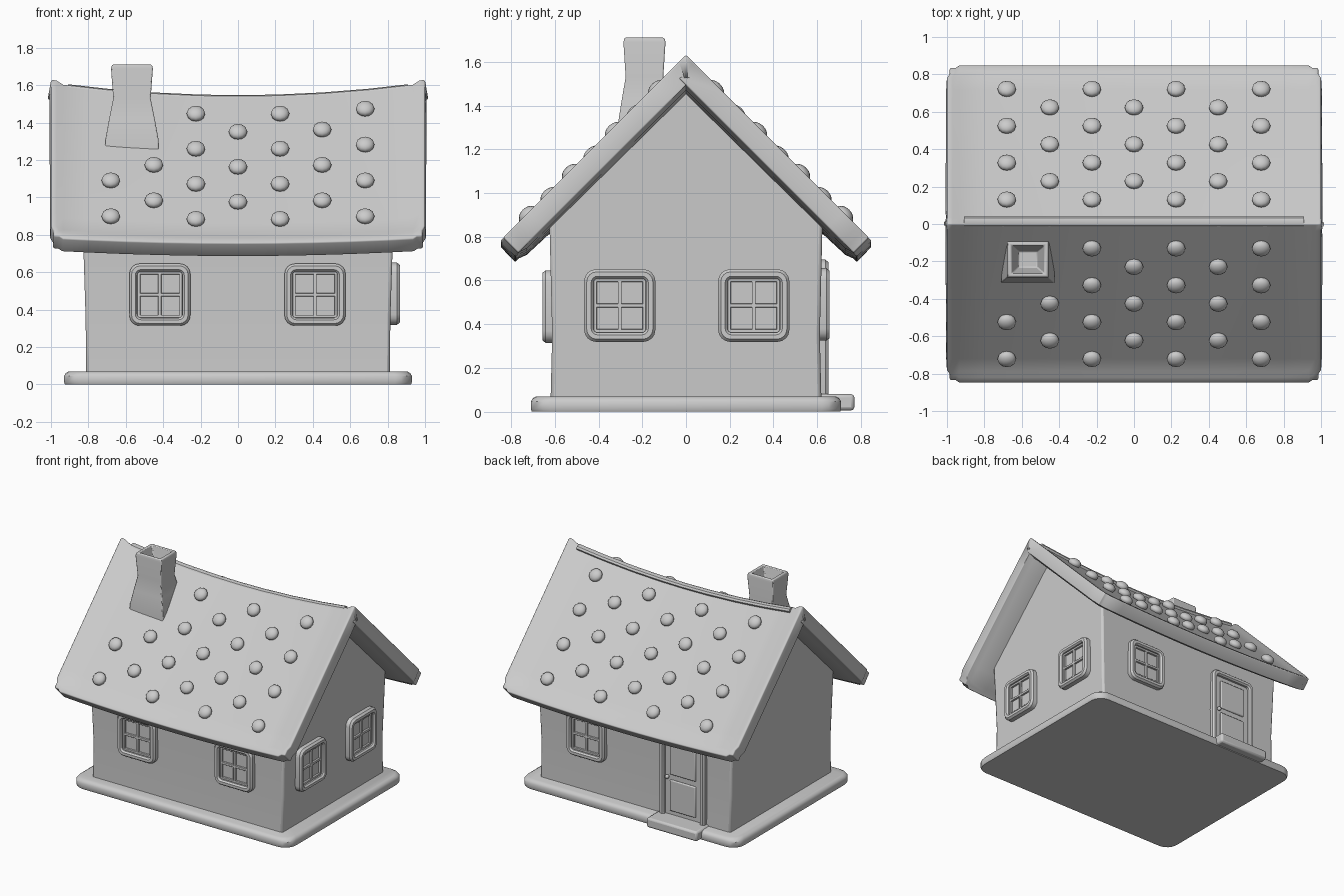
import bpy, bmesh, math
from mathutils import Matrix, Vector

if "Cube" in bpy.data.objects:
    bpy.data.objects.remove(bpy.data.objects["Cube"])


def finish(name, bm, matrix=None, bevel=0, segments=2):
    bmesh.ops.recalc_face_normals(bm, faces=bm.faces)
    mesh = bpy.data.meshes.new(name)
    bm.to_mesh(mesh)
    bm.free()
    ob = bpy.data.objects.new(name, mesh)
    bpy.context.collection.objects.link(ob)
    if matrix is not None:
        ob.matrix_world = matrix
    if bevel:
        m = ob.modifiers.new("bevel", 'BEVEL')
        m.width, m.segments, m.limit_method = bevel, segments, 'ANGLE'
        m.angle_limit = math.radians(40)
    return ob


def box(name, lo, hi, matrix=None, bevel=0):
    bm = bmesh.new()
    lo, hi = Vector(lo), Vector(hi)
    mid, size = (lo + hi) / 2, hi - lo
    bmesh.ops.create_cube(bm, size=1, matrix=Matrix.Translation(mid) @ Matrix.Diagonal((*size, 1)))
    return finish(name, bm, matrix, bevel)


def loft(name, rings, matrix=None, bevel=0):
    """Skin rings of equal point count and cap both ends."""
    bm = bmesh.new()
    loops = [[bm.verts.new(p) for p in r] for r in rings]
    n = len(loops[0])
    for a, b in zip(loops, loops[1:]):
        for i in range(n):
            j = (i + 1) % n
            bm.faces.new((a[i], a[j], b[j], b[i]))
    bm.faces.new(loops[0])
    bm.faces.new(loops[-1])
    return finish(name, bm, matrix, bevel)


def rounded(hw, hh, r, steps=4):
    pts = []
    for k, (sx, sy) in enumerate(((1, 1), (-1, 1), (-1, -1), (1, -1))):
        for i in range(steps + 1):
            a = math.pi / 2 * (k + i / steps)
            pts.append((sx * (hw - r) + r * math.cos(a), sy * (hh - r) + r * math.sin(a)))
    return pts


def place(angle, x, y, z):
    return Matrix.Translation((x, y, z)) @ Matrix.Rotation(math.radians(angle), 4, 'Z')


def frame(name, hw, hh, depth, matrix):
    """Rounded moulding facing local -y, closed by a recessed pane."""
    prof = [(0, -.02), (0, depth - .015), (.012, depth), (.032, depth), (.042, depth - .012), (.042, .006)]
    rings = [[(u, -d, v) for u, v in rounded(hw - i, hh - i, max(.055 - i * .8, .01))] for i, d in prof]
    return loft(name, rings, matrix)


# foundation slab and door step
loft("foundation", [[(x, y, z) for x, y in rounded(.93 - i, .71 - i, .09)]
                    for i, z in ((.005, 0), (0, .012), (0, .045), (.008, .06), (.025, .07))])
box("door_step", (-.63, .55, .005), (-.2, .77, .08), bevel=.015)

# walls: gable outline swept along x, slightly waisted
outline = [(-.62, .03), (.62, .03), (.612, .35), (.625, .88), (0, 1.5), (-.625, .88), (-.612, .35)]
loft("walls", [[(s * (.812 + .02 * max(0, min(1, (z - .3) / .4))), y, z) for y, z in outline]
               for s in (-1, 1)], bevel=.015)


# roof: sagging saddle sheet with raised rim
def roof_z(x, y):
    return 1.545 + .07 * x * x * (1 - .6 * abs(y) / .85) - .95 * abs(y)


xs = [-1, -.97, -.935, -.8, -.6, -.4, -.2, 0, .2, .4, .6, .8, .935, .97, 1]
half = [.035, .15, .3, .45, .6, .72, .785, .82, .85]
ys = [-y for y in reversed(half)] + [0] + half
bm = bmesh.new()
grid = []
for x in xs:
    row = []
    for y in ys:
        rim = .018 if (abs(x) > .96 or abs(y) > .81) else 0
        px, py = x, y
        if abs(x) > .96 and abs(y) > .81:      # soften the four corners
            px *= .985
            py *= .985
        row.append(bm.verts.new((px, py, roof_z(px, py) + rim)))
    grid.append(row)
for a, b in zip(grid, grid[1:]):
    for j in range(len(ys) - 1):
        bm.faces.new((a[j], b[j], b[j + 1], a[j + 1]))
roof = finish("roof", bm)
sol = roof.modifiers.new("thickness", 'SOLIDIFY')
sol.thickness, sol.offset = .1, -1
bev = roof.modifiers.new("bevel", 'BEVEL')
bev.width, bev.segments, bev.limit_method = .03, 3, 'ANGLE'
bev.angle_limit = math.radians(55)

# thin ridge cap
loft("ridge_cap", [[(x, .012 + .028 * math.cos(a * math.pi / 4),
                     roof_z(x, 0) - .018 + .02 * math.sin(a * math.pi / 4)) for a in range(8)]
                   for x in (-.91, -.7, -.45, -.2, 0, .2, .45, .7, .91)])

# roof studs in staggered rows, omitted around the chimney
for side in (-1, 1):
    for r in range(7):
        y = side * (.71 - .0985 * r)
        for x in ((-.68, -.225, .225, .68) if r % 2 == 0 else (-.45, 0, .45)):
            if side < 0 and x < -.4 and r > 3:
                continue
            tilt = Matrix.Rotation(-side * math.radians(43.5), 4, 'X')
            pos = Vector((x, y, roof_z(x, y))) + tilt @ Vector((0, 0, .018))
            bm = bmesh.new()
            bmesh.ops.create_uvsphere(bm, u_segments=12, v_segments=8, radius=1)
            finish("roof_stud", bm, Matrix.Translation(pos) @ tilt @ Matrix.Diagonal((.05, .05, .034, 1)))

# chimney with flared foot and hollow top
loft("chimney", [[(-.567 + sx * w, -.19 + sy * w * .86, z)
                  for sx, sy in ((-1, -1), (1, -1), (1, 1), (-1, 1))]
                 for w, z in ((.145, 1.2), (.142, 1.31), (.122, 1.42), (.1, 1.53), (.112, 1.69),
                              (.106, 1.71), (.088, 1.71), (.08, 1.68), (.05, 1.58))], bevel=.006)


# windows
def window(name, m):
    frame(name + "_frame", .163, .166, .042, m)
    for lo, hi in (((-.12, -.122), (-.104, .122)), ((.104, -.122), (.12, .122)),
                   ((-.12, -.124), (.12, -.108)), ((-.12, .108), (.12, .124)),
                   ((-.009, -.122), (.009, .122)), ((-.12, -.009), (.12, .009))):
        box(name + "_bar", (lo[0], -.021, lo[1]), (hi[0], 0, hi[1]), m, bevel=.003)


window("front_window_left", place(0, -.418, -.615, .48))
window("front_window_right", place(0, .412, -.615, .48))
window("side_window_front", place(90, .823, -.303, .485))
window("side_window_back", place(90, .823, .31, .485))
window("back_window", place(180, .41, .615, .49))

# door with panels and knob
door = place(180, -.415, .618, .36)
frame("door_frame", .195, .335, .034, door)
for z0, z1 in ((-.25, -.01), (.03, .26)):
    box("door_panel", (-.11, -.018, z0), (.11, 0, z1), door, bevel=.008)
bm = bmesh.new()
bmesh.ops.create_uvsphere(bm, u_segments=10, v_segments=6, radius=.016)
finish("door_knob", bm, door @ Matrix.Translation((-.13, -.02, .01)))

# smooth shading with sharp edges kept
bpy.ops.object.select_all(action='DESELECT')
for ob in bpy.context.scene.objects:
    ob.select_set(True)
bpy.context.view_layer.objects.active = roof
bpy.ops.object.shade_smooth_by_angle(angle=math.radians(35))
